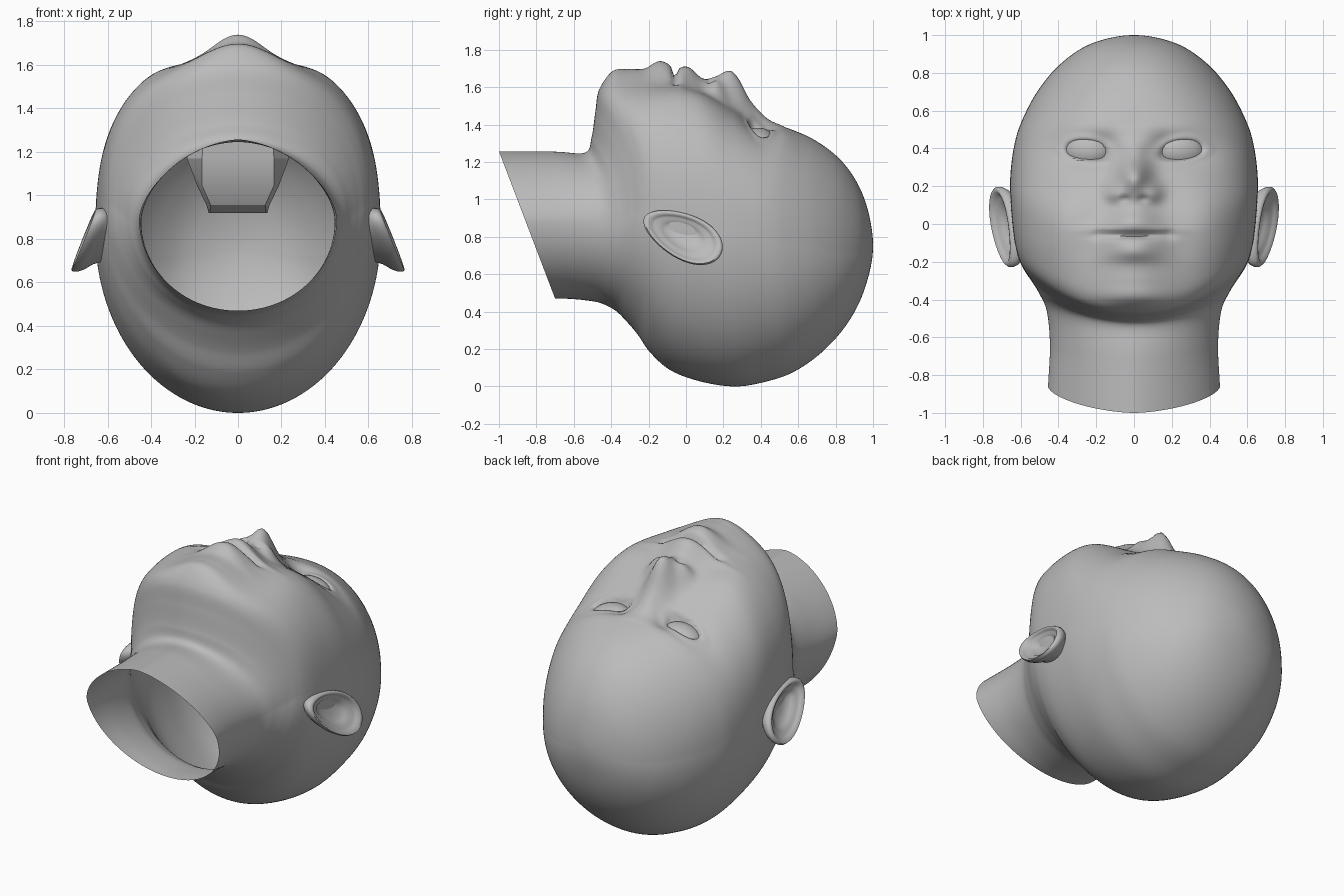
import bpy, bmesh, math
from mathutils import Matrix, Vector

if "Cube" in bpy.data.objects:
    bpy.data.objects.remove(bpy.data.objects["Cube"])

skin = bpy.data.materials.new("matte_grey")
skin.diffuse_color = (0.5, 0.5, 0.5, 1)
skin.use_nodes = True
skin.node_tree.nodes["Principled BSDF"].inputs["Base Color"].default_value = skin.diffuse_color


def finish(name, bm, angle=40):
    bmesh.ops.remove_doubles(bm, verts=bm.verts, dist=0.0003)
    bmesh.ops.recalc_face_normals(bm, faces=bm.faces)
    me = bpy.data.meshes.new(name)
    bm.to_mesh(me)
    bm.free()
    ob = bpy.data.objects.new(name, me)
    bpy.context.collection.objects.link(ob)
    me.materials.append(skin)
    bpy.ops.object.select_all(action='DESELECT')
    ob.select_set(True)
    bpy.context.view_layer.objects.active = ob
    bpy.ops.object.shade_smooth_by_angle(angle=math.radians(angle))
    return ob


def loft(bm, rings, cap=False):
    """Skin a list of closed rings with quads."""
    vs = [[bm.verts.new(p) for p in ring] for ring in rings]
    n = len(vs[0])
    for a, b in zip(vs, vs[1:]):
        for j in range(n):
            k = (j + 1) % n
            bm.faces.new((a[j], a[k], b[k], b[j]))
    if cap:
        bm.faces.new(vs[-1])


def gauss(x, y, cx, cy, sx, sy):
    return math.exp(-((x - cx) / sx) ** 2 - ((y - cy) / sy) ** 2)


# Head sections, neck to crown: front y z, side x y z, front roundness, back y z
SECTIONS = [
    (-1.00, 1.257, .455, -.86, .89, 1.65, -.70, .470),
    (-.70, 1.255, .445, -.64, .88, 1.75, -.60, .467),
    (-.54, 1.250, .462, -.46, .88, 1.9, -.48, .452),
    (-.505, 1.33, .505, -.36, .90, 2.1, -.42, .430),
    (-.485, 1.46, .548, -.29, .93, 2.2, -.37, .400),
    (-.465, 1.565, .582, -.24, .95, 2.25, -.32, .350),
    (-.40, 1.605, .607, -.19, .95, 2.4, -.26, .280),
    (-.28, 1.610, .627, -.12, .92, 2.6, -.19, .180),
    (-.12, 1.600, .642, -.02, .88, 2.75, -.08, .085),
    (.08, 1.570, .653, .12, .85, 2.75, .08, .026),
    (.25, 1.490, .655, .25, .82, 2.6, .26, .000),
    (.40, 1.410, .637, .40, .80, 2.5, .42, .024),
    (.53, 1.385, .600, .53, .77, 2.3, .58, .080),
    (.70, 1.310, .512, .70, .74, 2.1, .743, .198),
    (.85, 1.185, .385, .85, .72, 2.0, .877, .358),
    (.955, 1.00, .220, .957, .73, 2.0, .963, .545),
]
# Centre line of the face: y, height added, half width
RELIEF = [
    (-.51, 0, .20), (-.465, .020, .20), (-.39, .080, .20), (-.31, .086, .20),
    (-.22, .092, .19), (-.145, .136, .165), (-.085, .122, .17), (-.06, .088, .18),
    (-.03, .115, .18), (.015, .122, .14), (.075, .084, .12), (.107, .082, .11),
    (.16, .120, .10), (.235, .190, .085), (.28, .173, .08), (.337, .100, .08),
    (.396, .058, .08), (.46, .020, .10), (.53, 0, .10),
]
# Soft face forms on both sides: x, y, spread x, spread y, height
FORMS = [
    (.38, .00, .16, .20, .036),    # cheek
    (.105, .165, .05, .05, .045),  # nostril wing
    (.048, .132, .022, .018, -.022),  # nostril
    (.15, .41, .06, .07, -.022),   # inner eye corner
    (.25, .385, .15, .085, -.03),  # eye socket
    (.26, .53, .16, .06, .008),    # brow
    (.19, -.055, .03, .03, -.012),  # mouth corner
]


def relief(y):
    if y <= RELIEF[0][0] or y >= RELIEF[-1][0]:
        return 0, .1
    i = max(k for k in range(len(RELIEF) - 1) if RELIEF[k][0] <= y)
    a, b = RELIEF[i], RELIEF[i + 1]
    p, q = RELIEF[max(i - 1, 0)], RELIEF[min(i + 2, len(RELIEF) - 1)]
    h = b[0] - a[0]
    t = (y - a[0]) / h
    out = []
    for c in (1, 2):
        m0 = (b[c] - p[c]) / (b[0] - p[0]) * h
        m1 = (q[c] - a[c]) / (q[0] - a[0]) * h
        out.append((2*t**3 - 3*t*t + 1) * a[c] + (t**3 - 2*t*t + t) * m0
                   + (3*t*t - 2*t**3) * b[c] + (t**3 - t*t) * m1)
    return out


def face_height(x, y):
    x = abs(x)
    add, s = relief(y)
    dz = add * math.exp(-(x / s) ** 2)
    for cx, cy, sx, sy, amp in FORMS:
        dz += amp * gauss(x, y, cx, cy, sx, sy)
    # line between the lips
    if x < .2:
        dz -= .024 * (1 - (x / .2) ** 4) * math.exp(-((y + .06 - .2 * x * x) / .015) ** 2)
    # eyelids around an almond opening
    ey = y - .375 + .12 * (.25 - x)
    e = math.sqrt(((x - .25) / .114) ** 2 + (ey / (.068 if ey > 0 else .038)) ** 2)
    dz += .010 * math.exp(-((e - 1.2) / .28) ** 2)
    dz -= .04 * min(1, max(0, (1.03 - e) / .25))
    return dz


def section(v, count=200):
    fy, fz, w, wy, wz, nf, by, bz = v
    # the jaw line sweeps back from the chin, the neck rim stays straight
    sweep = 1 + 1.4 * min(1, max(0, (fy + .68) / .15))
    pts = []
    for j in range(count):
        t = 2 * math.pi * j / count
        s, c = math.sin(t), math.cos(t)
        n = nf if c >= 0 else 2.0
        r = (abs(s) ** n + abs(c) ** n) ** (-1 / n)
        k = abs(c) * r
        ey, ez = (fy, fz) if c >= 0 else (by, bz)
        x, z = w * s * r, wz + (ez - wz) * k
        y = wy + (ey - wy) * (k ** sweep if c >= 0 else k)
        if c > 0 and z > 1.0:
            z += face_height(x, y) * min(1, max(0, (fz - 1.25) / .3)
                                         if fy < -.4 else 1) * min(1, (z - 1.0) / .2)
        pts.append((x, y, z))
    return pts


# Head and open neck, closed smoothly at the crown
last = SECTIONS[-1]
pole = (1, .76, 0, 1, .76, 2, 1, .76)
beyond = (last[6], last[7], -last[2], last[3], last[4], 2, last[0], last[1])
before = tuple(2 * a - b for a, b in zip(SECTIONS[0], SECTIONS[1]))
keys = [before] + SECTIONS + [pole, beyond]
rings, STEPS = [], 14
for i in range(1, len(keys) - 2):
    for k in range(STEPS):
        t = k / STEPS
        rings.append(section([
            .5 * (2*b + (c - a)*t + (2*a - 5*b + 4*c - d)*t*t + (3*b - a - 3*c + d)*t**3)
            for a, b, c, d in zip(*keys[i - 1:i + 3])]))
rings.append([(0, 1, .76)] * 200)
bm = bmesh.new()
loft(bm, rings)
finish("head", bm, 80)

# Eyeballs
for side, label in ((-1, "left"), (1, "right")):
    bm = bmesh.new()
    mat = (Matrix.Translation((side * .25, .385, 1.308))
           @ Matrix.Rotation(side * math.radians(12), 4, 'Y')
           @ Matrix.Diagonal((.125, .092, .072, 1)))
    bmesh.ops.create_uvsphere(bm, u_segments=32, v_segments=20, radius=1, matrix=mat)
    finish(label + "_eyeball", bm)

# Ears: egg outline skinned from the back root, over the rim, into the hollow
EAR_PROFILE = [(.66, -.13), (.78, -.07), (.94, -.038), (1.0, -.012), (1.0, .008),
               (.95, .020), (.87, .018), (.80, .005), (.72, -.006), (.62, -.008),
               (.52, -.026), (.35, -.040), (.15, -.044), (.0, -.044)]
axis = Vector((.90, -.43)).normalized()
perp = Vector((axis.y, -axis.x))
for side, label in ((-1, "left"), (1, "right")):
    bm = bmesh.new()
    ear = []
    for scale, out in EAR_PROFILE:
        ring = []
        for j in range(48):
            a = 2 * math.pi * j / 48
            u = .228 * math.cos(a) * scale
            v = .120 * math.sin(a) * (1 + .18 * math.cos(a)) * scale
            y, z = Vector((-.018, .805)) + axis * u + perp * v
            x = .690 + (.80 - z) * .38 + .03 * y + out
            ring.append((side * x, y, z))
        ear.append(ring)
    loft(bm, ear)
    finish(label + "_ear", bm, 60)

# Faceted mouth pocket inside the head: height, half width, facet width, front y, back y
POCKET = [(1.60, .15, .11, -.07, -.05), (1.50, .20, .15, -.16, .06),
          (1.17, .235, .165, -.18, .20), (1.045, .188, .165, -.15, .20),
          (.955, .145, .125, -.10, .20), (.92, .135, .13, -.04, .17)]
bm = bmesh.new()
loft(bm, [[(-c, f, z), (c, f, z), (w, f + .25 * (b - f), z), (w, b, z),
           (-w, b, z), (-w, f + .25 * (b - f), z)] for z, w, c, f, b in POCKET], cap=True)
finish("mouth_pocket", bm, 20)
